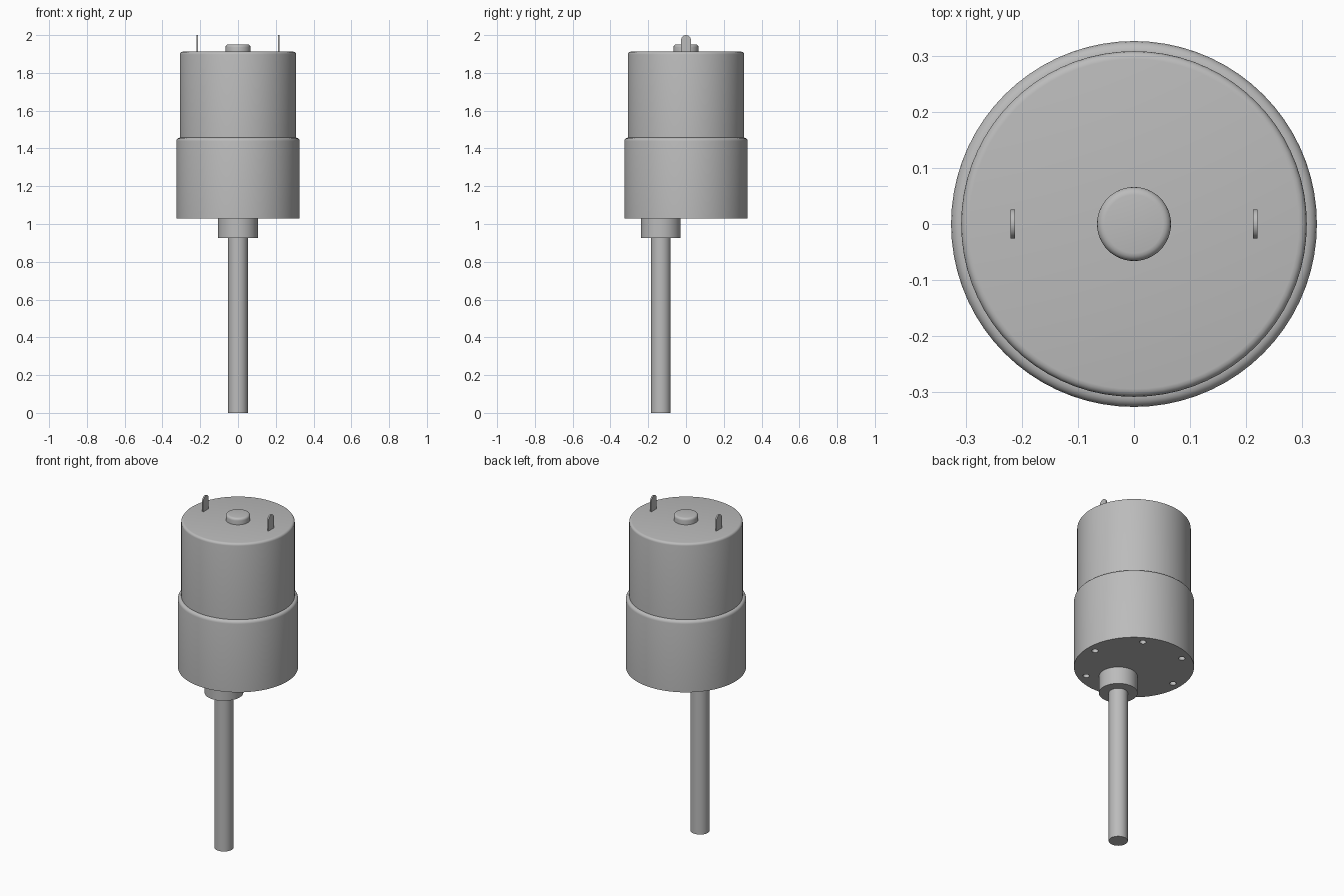
import bpy, bmesh
from math import sin, cos, pi, radians

if "Cube" in bpy.data.objects:
    bpy.data.objects.remove(bpy.data.objects["Cube"], do_unlink=True)

metal = bpy.data.materials.new("grey metal")
metal.use_nodes = True
grey = (0.5, 0.5, 0.5, 1)
metal.diffuse_color = grey
metal.node_tree.nodes["Principled BSDF"].inputs["Base Color"].default_value = grey


def finish(name, bm):
    """Turn a bmesh into a named, shaded object."""
    bmesh.ops.recalc_face_normals(bm, faces=bm.faces)
    mesh = bpy.data.meshes.new(name)
    bm.to_mesh(mesh)
    bm.free()
    mesh.materials.append(metal)
    obj = bpy.data.objects.new(name, mesh)
    bpy.context.collection.objects.link(obj)
    return obj


def smooth(obj):
    bpy.ops.object.select_all(action="DESELECT")
    obj.select_set(True)
    bpy.context.view_layer.objects.active = obj
    bpy.ops.object.shade_smooth_by_angle(angle=radians(35))


def turned(name, radius, bottom, top, y=0, x=0, fillet=0, sides=64):
    """Upright cylinder with an optional rounded top rim."""
    rings = [(radius, bottom)]
    if fillet:
        rings += [(radius - fillet + fillet * cos(a), top - fillet + fillet * sin(a))
                  for a in (i * pi / 8 for i in range(5))]
    else:
        rings.append((radius, top))
    bm = bmesh.new()
    loops = [[bm.verts.new((x + r * cos(2 * pi * i / sides), y + r * sin(2 * pi * i / sides), z))
              for i in range(sides)] for r, z in rings]
    for low, high in zip(loops, loops[1:]):
        for i in range(sides):
            j = (i + 1) % sides
            bm.faces.new((low[i], low[j], high[j], high[i]))
    bm.faces.new(loops[0][::-1])
    bm.faces.new(loops[-1])
    return finish(name, bm)


# Main bodies
gearbox = turned("gearbox_housing", 0.326, 1.03, 1.457, fillet=0.018, sides=72)
smooth_parts = [
    gearbox,
    turned("motor_can", 0.308, 1.44, 1.912, fillet=0.014, sides=72),
    turned("rear_bearing_cap", 0.066, 1.9, 1.95, fillet=0.014, sides=48),
    turned("shaft_collar", 0.105, 0.927, 1.04, y=-0.133, sides=48),
    turned("output_shaft", 0.052, 0, 0.95, y=-0.133, sides=32),
]

# Mounting holes around the gearbox face
for i in range(6):
    a = i * pi / 3
    cutter = turned(f"mounting_hole_cutter_{i + 1}", 0.018, 0.98, 1.13,
                    x=0.276 * cos(a), y=0.276 * sin(a), sides=20)
    cut = gearbox.modifiers.new("mounting hole", "BOOLEAN")
    cut.object = cutter
    cut.operation = "DIFFERENCE"
    cut.solver = "EXACT"
    bpy.context.view_layer.objects.active = gearbox
    bpy.ops.object.modifier_apply(modifier=cut.name)
    bpy.data.objects.remove(cutter, do_unlink=True)

for part in smooth_parts:
    smooth(part)

# Terminal tabs with rounded tips
for side, label in ((1, "left"), (-1, "right")):
    half, tip = 0.026, 2.0
    outline = [(-half, 1.9), (half, 1.9)]
    outline += [(half * cos(i * pi / 12), tip - half + half * sin(i * pi / 12)) for i in range(13)]
    bm = bmesh.new()
    face = bm.faces.new([bm.verts.new((side * 0.216 - 0.004, y, z)) for y, z in outline])
    out = bmesh.ops.extrude_face_region(bm, geom=[face])
    moved = [v for v in out["geom"] if isinstance(v, bmesh.types.BMVert)]
    bmesh.ops.translate(bm, verts=moved, vec=(0.008, 0, 0))
    smooth(finish(f"{label}_terminal", bm))
